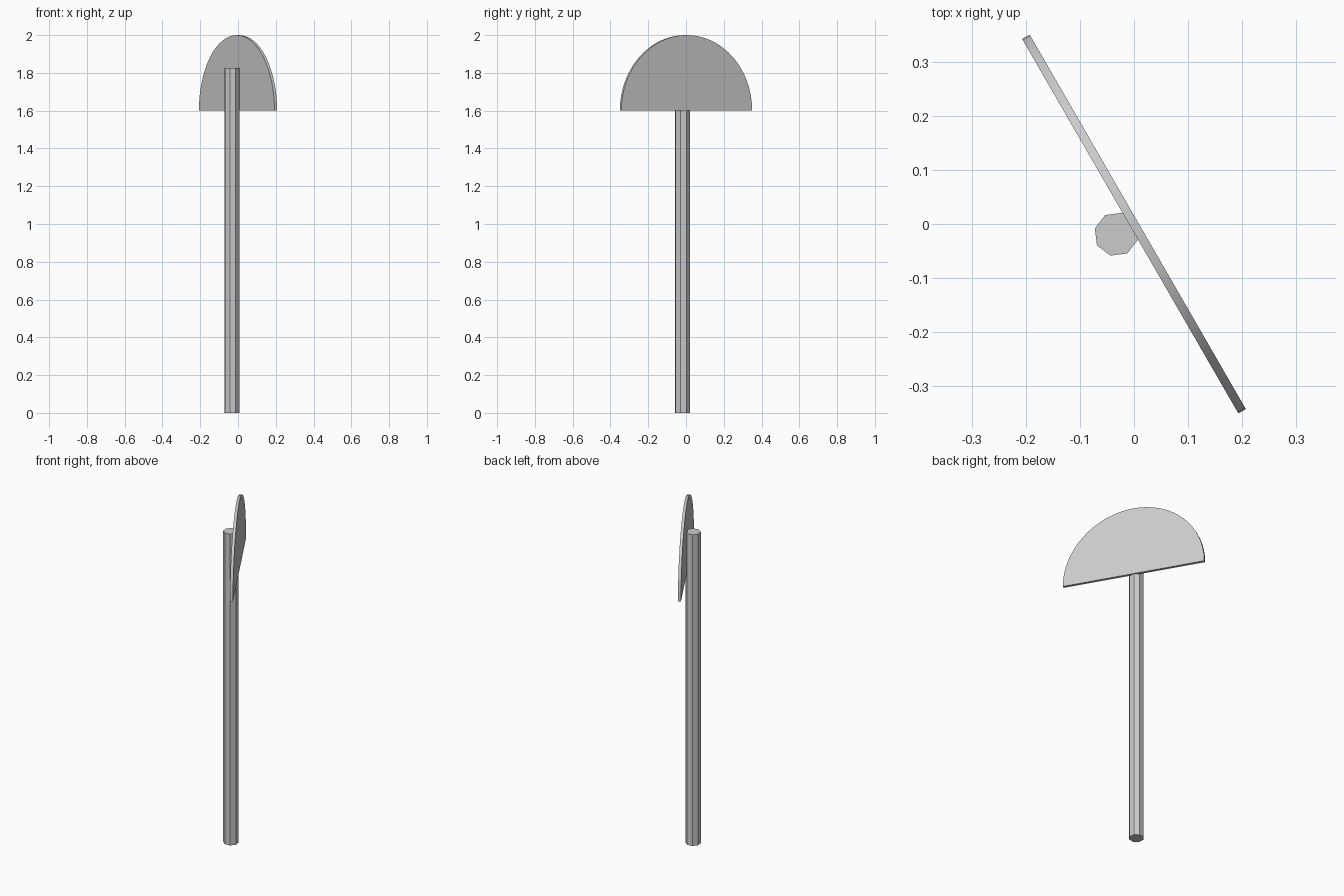
import bpy, bmesh
from math import cos, sin, pi, radians
from mathutils import Matrix

if "Cube" in bpy.data.objects:
    bpy.data.objects.remove(bpy.data.objects["Cube"])


def extrude_profile(name, points, depth, matrix):
    """Extrude a closed 2D profile along local z, then place it."""
    bm = bmesh.new()
    face = bm.faces.new([bm.verts.new((x, y, 0)) for x, y in points])
    new = bmesh.ops.extrude_face_region(bm, geom=[face])["geom"]
    verts = [v for v in new if isinstance(v, bmesh.types.BMVert)]
    bmesh.ops.translate(bm, verts=verts, vec=(0, 0, depth))
    bm.transform(matrix)
    bmesh.ops.recalc_face_normals(bm, faces=bm.faces)
    mesh = bpy.data.meshes.new(name)
    bm.to_mesh(mesh)
    bm.free()
    obj = bpy.data.objects.new(name, mesh)
    bpy.context.collection.objects.link(obj)
    return obj


turn = Matrix.Rotation(radians(30), 4, 'Z')  # local x becomes the plate normal

# Octagonal post standing behind the plate
R = 0.041
octagon = [(R * cos(i * pi / 4), R * sin(i * pi / 4)) for i in range(8)]
extrude_profile("post", octagon, 1.825, turn @ Matrix.Translation((-0.038, 0, 0)))

# Thin half-disc plate, flat side down
T, N = 0.016, 32
half_disc = [(0.4 * cos(i * pi / N), 0.4 * sin(i * pi / N)) for i in range(N + 1)]
upright = Matrix.Rotation(pi / 2, 4, 'Z') @ Matrix.Rotation(pi / 2, 4, 'X')
plate = extrude_profile("sign_plate", half_disc, T,
                        Matrix.Translation((0, 0, 1.6)) @ turn @ Matrix.Translation((-T / 2, 0, 0)) @ upright)

# Smooth the curved rim, keep the edges sharp
bpy.context.view_layer.objects.active = plate
plate.select_set(True)
bpy.ops.object.shade_smooth_by_angle(angle=radians(30))
